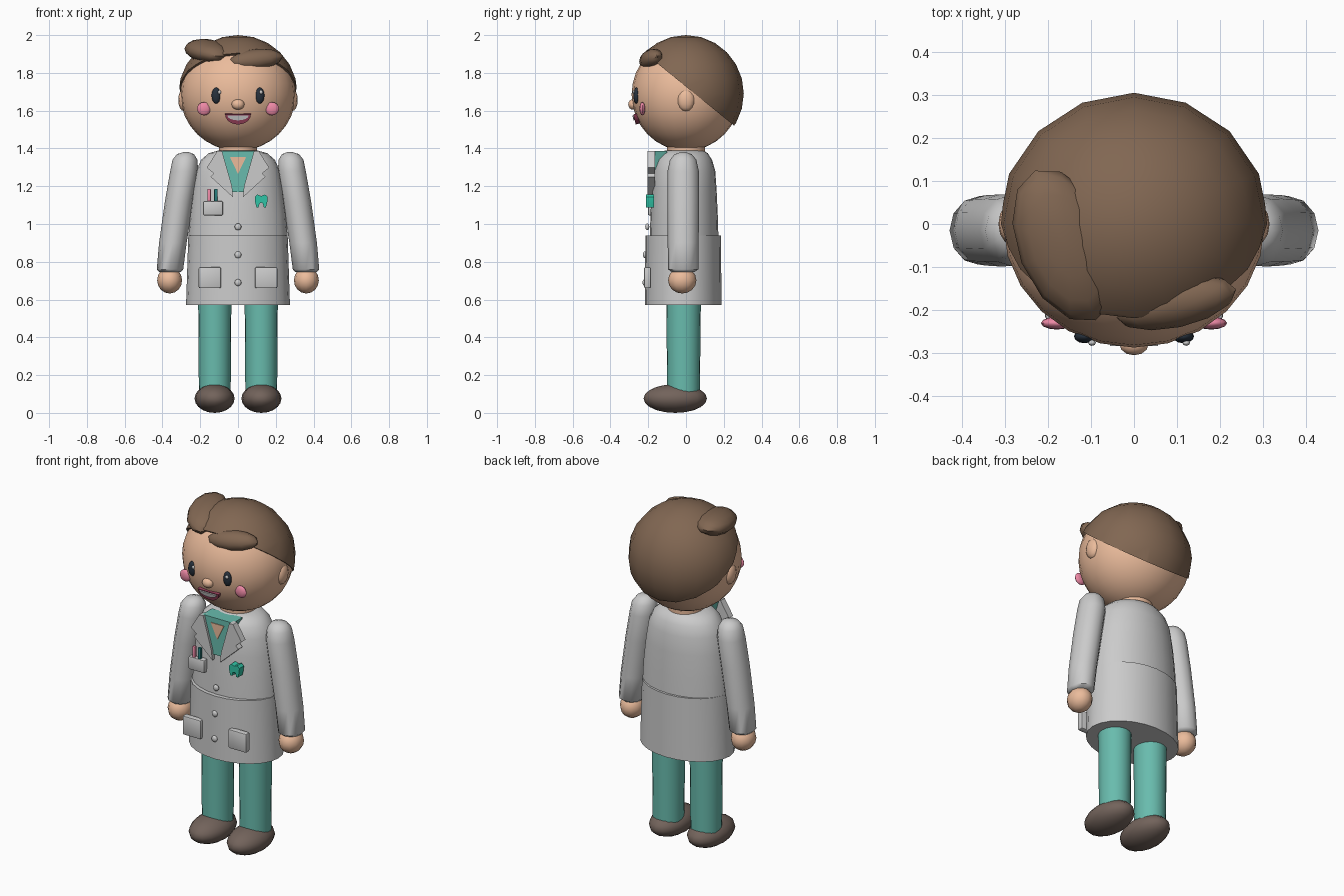
import bpy, bmesh, math
from mathutils import Vector, Matrix, Euler

if "Cube" in bpy.data.objects:
    bpy.data.objects.remove(bpy.data.objects["Cube"])


def material(name, rgb):
    m = bpy.data.materials.new(name)
    m.diffuse_color = (*rgb, 1)
    m.use_nodes = True
    m.node_tree.nodes["Principled BSDF"].inputs["Base Color"].default_value = m.diffuse_color
    return m


SKIN = material("skin", (0.83, 0.50, 0.33))
HAIR = material("hair_brown", (0.22, 0.135, 0.085))
TEAL = material("teal", (0.14, 0.50, 0.42))
SHOE = material("shoe_brown", (0.17, 0.125, 0.105))
DARK = material("eye_dark", (0.02, 0.03, 0.045))
PINK = material("pink", (0.85, 0.25, 0.38))
MOUTH = material("mouth_red", (0.30, 0.05, 0.10))
DTEAL = material("dark_teal", (0.02, 0.20, 0.20))
GREEN = material("badge_green", (0.03, 0.55, 0.38))
WHITE = material("white", (0.95, 0.95, 0.95))


def finish(bm, name, mat, angle=40):
    bmesh.ops.recalc_face_normals(bm, faces=bm.faces)
    me = bpy.data.meshes.new(name)
    bm.to_mesh(me)
    bm.free()
    ob = bpy.data.objects.new(name, me)
    bpy.context.collection.objects.link(ob)
    if mat:
        me.materials.append(mat)
    bpy.ops.object.select_all(action='DESELECT')
    ob.select_set(True)
    bpy.context.view_layer.objects.active = ob
    bpy.ops.object.shade_smooth_by_angle(angle=math.radians(angle))
    return ob


def ball(name, loc, rad, mat, rot=(0, 0, 0), seg=16, rings=10, cut=None):
    bm = bmesh.new()
    bmesh.ops.create_uvsphere(bm, u_segments=seg, v_segments=rings, radius=1)
    e = Euler([math.radians(a) for a in rot])
    bm.transform(Matrix.LocRotScale(Vector(loc), e, Vector(rad)))
    if cut:  # keep the side the plane normal points away from, then cap it
        r = bmesh.ops.bisect_plane(bm, geom=bm.verts[:] + bm.edges[:] + bm.faces[:],
                                   plane_co=cut[0], plane_no=cut[1], clear_outer=True)
        edges = [g for g in r['geom_cut'] if isinstance(g, bmesh.types.BMEdge)]
        bmesh.ops.contextual_create(bm, geom=edges)
    return finish(bm, name, mat, 50)


def loft(name, rings, mat, seg=24):
    """Closed stack of ellipses given as (cx, cy, z, rx, ry)."""
    bm = bmesh.new()
    rows = [[bm.verts.new((cx + rx * math.cos(2 * math.pi * i / seg),
                           cy + ry * math.sin(2 * math.pi * i / seg), z))
             for i in range(seg)] for cx, cy, z, rx, ry in rings]
    for a, b in zip(rows, rows[1:]):
        for i in range(seg):
            j = (i + 1) % seg
            bm.faces.new((a[i], a[j], b[j], b[i]))
    bm.faces.new(rows[0])
    bm.faces.new(rows[-1])
    return finish(bm, name, mat, 50)


def prism(name, pts, y0, y1, mat, tilt=0, pivot=(0, 0, 0), bevel=0):
    """Front-facing outline in (x, z), extruded from y0 to y1."""
    bm = bmesh.new()
    f = bm.faces.new([bm.verts.new((x, y0, z)) for x, z in pts])
    r = bmesh.ops.extrude_face_region(bm, geom=[f])
    vs = [v for v in r['geom'] if isinstance(v, bmesh.types.BMVert)]
    bmesh.ops.translate(bm, verts=vs, vec=(0, y1 - y0, 0))
    if tilt:
        bmesh.ops.rotate(bm, verts=bm.verts, cent=pivot,
                         matrix=Matrix.Rotation(math.radians(tilt), 3, 'X'))
    if bevel:
        bmesh.ops.bevel(bm, geom=bm.edges[:], offset=bevel, segments=2,
                        profile=0.5, affect='EDGES')
    return finish(bm, name, mat, 30)


def box(name, x0, x1, z0, z1, y0, y1, mat, bevel=0):
    return prism(name, [(x0, z0), (x1, z0), (x1, z1), (x0, z1)], y0, y1, mat, bevel=bevel)


# Head, hair cap cut by a sloping hairline, and two front tufts
ball("head", (0, 0, 1.685), (0.305, 0.288, 0.297), SKIN, seg=24, rings=16)
ball("hair_cap", (0, 0, 1.69), (0.315, 0.306, 0.31), HAIR, rings=12,
     cut=((0, 0, 1.727), (0, -0.63, -0.777)))
ball("hair_tuft_large", (-0.16, -0.05, 1.915), (0.11, 0.19, 0.06), HAIR, (8, 0, 22), 12, 8)
ball("hair_tuft_small", (0.095, -0.183, 1.872), (0.147, 0.06, 0.052), HAIR, (25, -6, 12), 12, 8)

# Face
ball("nose", (0, -0.28, 1.633), (0.034, 0.026, 0.028), SKIN, seg=12, rings=8)
for s, side in ((-1, "left"), (1, "right")):
    ball("eye_" + side, (s * 0.115, -0.262, 1.68), (0.025, 0.016, 0.043), DARK, seg=12, rings=8)
    ball("eye_glint_" + side, (s * 0.11 + 0.012, -0.277, 1.698), (0.009, 0.007, 0.011),
         WHITE, seg=8, rings=6)
    ball("cheek_" + side, (s * 0.18, -0.231, 1.61), (0.037, 0.015, 0.035), PINK, seg=12, rings=8)
    ball("ear_" + side, (s * 0.286, 0, 1.657), (0.03, 0.048, 0.06), SKIN, seg=12, rings=8)

# Smiling mouth with a strip of teeth
arc = [math.pi + math.pi * i / 12 for i in range(13)]
mouth = [(0.068 * math.cos(a), 1.582 + 0.055 * math.sin(a)) for a in arc]
teeth = [(0.056 * math.cos(a), 1.577 + 0.026 * math.sin(a)) for a in arc]
prism("mouth", mouth, -0.274, -0.23, MOUTH, 14, (0, -0.27, 1.56))
prism("teeth", teeth, -0.28, -0.25, WHITE, 14, (0, -0.27, 1.56))

# Neck and coat body
loft("neck", [(0, 0, 1.32, 0.1, 0.1), (0, 0, 1.46, 0.1, 0.1)], SKIN)
loft("coat_top", [(0, -0.01, z, rx, ry) for z, rx, ry in (
    (0.92, 0.263, 0.182), (1.05, 0.255, 0.178), (1.18, 0.24, 0.172), (1.28, 0.222, 0.165),
    (1.34, 0.195, 0.148), (1.375, 0.155, 0.125), (1.39, 0.1, 0.1))], None)
loft("coat_skirt", [(0, -0.015, 0.57, 0.275, 0.203), (0, -0.015, 0.94, 0.263, 0.2)], None)

# Shirt front, open neck and lapels
prism("shirt_front", [(-0.1, 1.387), (-0.035, 1.17), (0.035, 1.17), (0.1, 1.387)],
      -0.19, -0.1, TEAL)
prism("neck_opening", [(-0.043, 1.355), (0, 1.265), (0.043, 1.355)], -0.194, -0.17, SKIN)
for s, side in ((-1, "left"), (1, "right")):
    prism("lapel_" + side, [(s * x, z) for x, z in (
        (0.085, 1.387), (0.11, 1.387), (0.165, 1.298), (0.128, 1.268), (0.145, 1.25),
        (0.025, 1.14), (0.032, 1.2))], -0.204, -0.165, None)

# Chest pocket with pens, tooth badge
box("chest_pocket", -0.185, -0.08, 1.045, 1.122, -0.202, -0.165, None, 0.008)
box("pen_red", -0.162, -0.144, 1.08, 1.185, -0.197, -0.18, PINK, 0.003)
box("pen_teal", -0.126, -0.108, 1.08, 1.185, -0.197, -0.18, DTEAL, 0.003)
half = [(0.0, 1.148), (0.02, 1.156), (0.034, 1.143), (0.033, 1.12), (0.025, 1.088),
        (0.014, 1.088), (0.009, 1.108), (0.0, 1.113)]
tooth = half + [(-x, z) for x, z in half[-2:0:-1]]
prism("tooth_badge", [(0.123 + x, z) for x, z in tooth], -0.212, -0.17, GREEN)

# Buttons
for i, (z, y) in enumerate(((0.985, -0.205), (0.837, -0.217), (0.69, -0.219))):
    ball("button_%d" % (i + 1), (0, y, z), (0.018, 0.011, 0.018), None, seg=12, rings=8)

# Paired limbs and lower pockets
for s, side in ((-1, "left"), (1, "right")):
    xs = (s * 0.09, s * 0.208)
    box("hip_pocket_" + side, min(xs), max(xs), 0.66, 0.772, -0.222, -0.185, None, 0.008)
    loft("sleeve_" + side, [(s * cx, -0.015, z, rx, ry) for cx, z, rx, ry in (
        (0.36, 0.745, 0.055, 0.06), (0.36, 0.76, 0.07, 0.08), (0.345, 0.9, 0.073, 0.082),
        (0.312, 1.12, 0.075, 0.084), (0.285, 1.28, 0.074, 0.083), (0.281, 1.34, 0.066, 0.07),
        (0.278, 1.37, 0.045, 0.045), (0.275, 1.38, 0.015, 0.015))], None, 12)
    ball("hand_" + side, (s * 0.362, -0.02, 0.702), (0.066, 0.075, 0.07), SKIN, seg=12, rings=8)
    loft("trouser_leg_" + side, [(s * 0.123, -0.013, 0.08, 0.084, 0.086),
                                 (s * 0.123, -0.013, 0.62, 0.088, 0.092)], TEAL, 20)
    ball("shoe_" + side, (s * 0.124, -0.057, 0.076), (0.106, 0.168, 0.076), SHOE, seg=16, rings=10)
